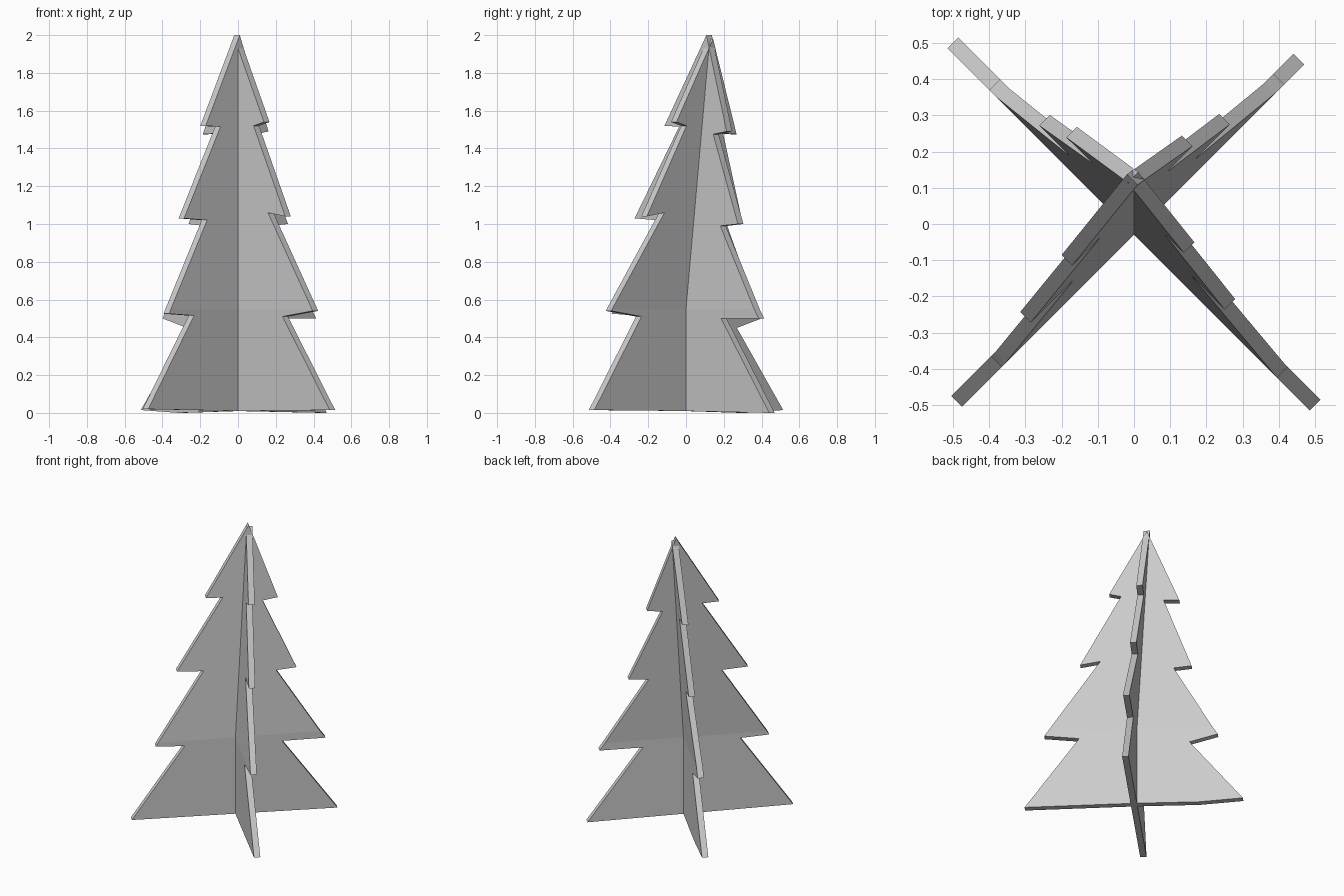
import bpy, bmesh
from mathutils import Vector

if "Cube" in bpy.data.objects:
    bpy.data.objects.remove(bpy.data.objects["Cube"])

HALF = 0.0145    # half thickness measured along x and y (slabs stand at 45 degrees)
BEND_Z = 0.55    # the tree leans backwards above this height
LEAN = 0.088


def tree_slab(name, outline, side):
    """Flat tree silhouette (x, z) standing on the diagonal y = side * x."""
    bm = bmesh.new()
    off = Vector((side * HALF, -HALF, 0))
    face = bm.faces.new([bm.verts.new(Vector((x, side * x, z)) - off) for x, z in outline])
    ext = bmesh.ops.extrude_face_region(bm, geom=[face])
    verts = [g for g in ext["geom"] if isinstance(g, bmesh.types.BMVert)]
    bmesh.ops.translate(bm, verts=verts, vec=off * 2)
    # crease where the upper tree leans back
    bmesh.ops.bisect_plane(bm, geom=bm.verts[:] + bm.edges[:] + bm.faces[:],
                           plane_co=(0, 0, BEND_Z), plane_no=(0, 0, 1))
    for v in bm.verts:
        v.co.y += LEAN * max(0.0, v.co.z - BEND_Z)
    bmesh.ops.recalc_face_normals(bm, faces=bm.faces)
    me = bpy.data.meshes.new(name)
    bm.to_mesh(me)
    bm.free()
    ob = bpy.data.objects.new(name, me)
    bpy.context.collection.objects.link(ob)
    return ob


# slab running from front left to back right (reaches the top)
tree_slab("tree_slab_rising", [
    (-0.49, 0.02), (0, 0.01), (0.455, 0.0),
    (0.20, 0.50), (0.40, 0.50), (0.157, 0.99), (0.25, 1.0),
    (0.077, 1.475), (0.147, 1.49), (-0.005, 2.0),
    (-0.185, 1.52), (-0.107, 1.515), (-0.30, 1.03), (-0.178, 1.02),
    (-0.38, 0.525), (-0.247, 0.515)], 1)

# slab running from back left to front right
tree_slab("tree_slab_falling", [
    (-0.50, 0.015), (-0.3, 0.0), (0, 0.01), (0.50, 0.015),
    (0.25, 0.51), (0.41, 0.54), (0.173, 1.06), (0.265, 1.04),
    (0.097, 1.52), (0.152, 1.54), (-0.003, 1.98),
    (-0.172, 1.475), (-0.10, 1.48), (-0.247, 1.0), (-0.165, 0.99),
    (-0.385, 0.50), (-0.255, 0.45)], -1)
